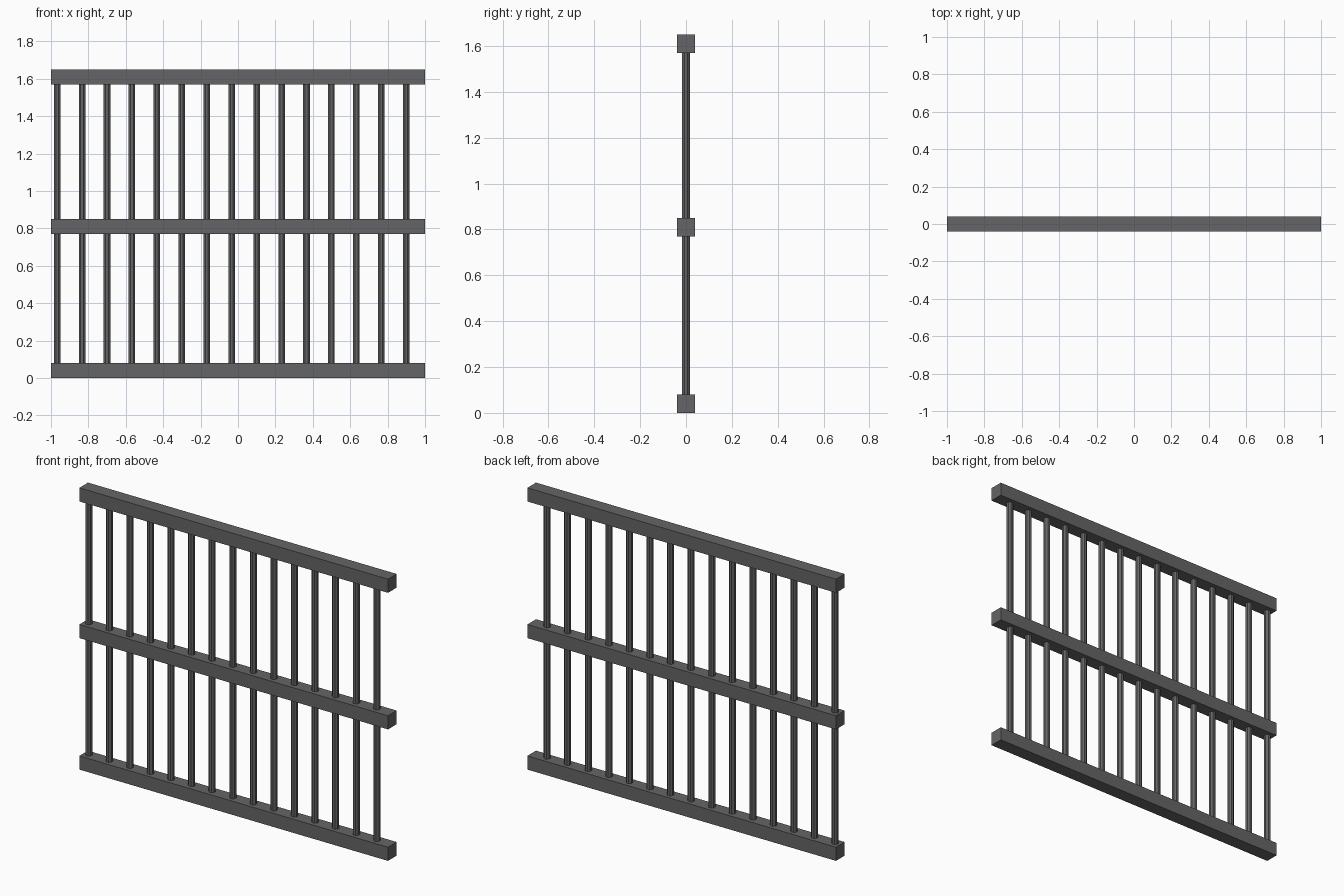
import bpy
import math

cube = bpy.data.objects.get("Cube")
if cube:
    bpy.data.objects.remove(cube, do_unlink=True)

LENGTH = 2.0
RAIL = 0.08
HEIGHT = 1.65
BARS = 15
SPACING = LENGTH / BARS
FIRST_BAR = -0.967

# Dark grey metal
metal = bpy.data.materials.new("dark_grey_metal")
metal.use_nodes = True
color = (0.13, 0.13, 0.135, 1)
metal.diffuse_color = color
metal.node_tree.nodes["Principled BSDF"].inputs["Base Color"].default_value = color


def finish(name):
    obj = bpy.context.object
    obj.name = name
    obj.data.materials.append(metal)
    return obj


# Horizontal square rails
for name, z in (("bottom_rail", RAIL / 2), ("middle_rail", 0.81),
                ("top_rail", HEIGHT - RAIL / 2)):
    bpy.ops.mesh.primitive_cube_add(size=1, location=(0, 0, z))
    rail = finish(name)
    rail.scale = (LENGTH, RAIL, RAIL)
    bpy.ops.object.transform_apply(location=False, rotation=False, scale=True)

# Vertical round bars, ending inside the outer rails
for i in range(BARS):
    bpy.ops.mesh.primitive_cylinder_add(
        vertices=8, radius=0.019, depth=HEIGHT - RAIL,
        location=(FIRST_BAR + i * SPACING, 0, HEIGHT / 2),
        rotation=(0, 0, math.pi / 8))
    finish(f"bar_{i + 1}")
